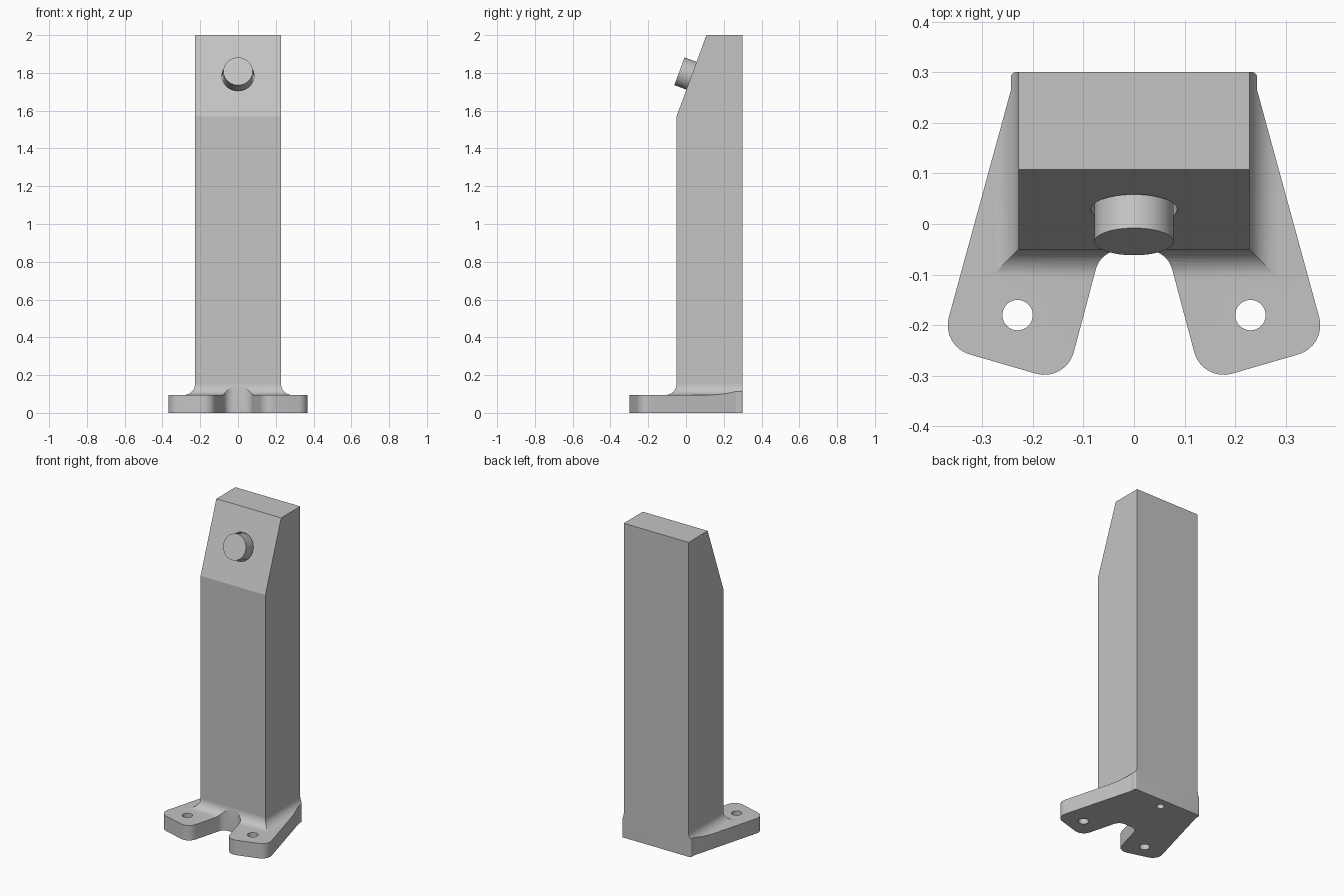
import bpy
import bmesh
import math
from mathutils import Vector

if "Cube" in bpy.data.objects:
    bpy.data.objects.remove(bpy.data.objects["Cube"], do_unlink=True)

grey = bpy.data.materials.new("light_grey")
grey.use_nodes = True
colour = (0.55, 0.55, 0.55, 1)
grey.diffuse_color = colour
grey.node_tree.nodes["Principled BSDF"].inputs["Base Color"].default_value = colour


def loft(name, rings):
    """Closed solid through a list of equal-length point rings."""
    bm = bmesh.new()
    loops = [[bm.verts.new(p) for p in ring] for ring in rings]
    n = len(loops[0])
    for a, b in zip(loops, loops[1:]):
        for i in range(n):
            j = (i + 1) % n
            bm.faces.new((a[i], a[j], b[j], b[i]))
    bm.faces.new(loops[0])
    bm.faces.new(loops[-1])
    bmesh.ops.recalc_face_normals(bm, faces=bm.faces)
    mesh = bpy.data.meshes.new(name)
    bm.to_mesh(mesh)
    bm.free()
    mesh.materials.append(grey)
    obj = bpy.data.objects.new(name, mesh)
    bpy.context.collection.objects.link(obj)
    return obj


def cylinder(name, centre, axis, radius, start, end):
    """Cylinder along an axis, from start to end measured from the centre."""
    axis = Vector(axis).normalized()
    bpy.ops.mesh.primitive_cylinder_add(
        vertices=48, radius=radius, depth=end - start,
        location=Vector(centre) + axis * (start + end) / 2,
        rotation=axis.to_track_quat('Z', 'Y').to_euler())
    obj = bpy.context.object
    obj.name = name
    obj.data.materials.append(grey)
    return obj


def activate(obj):
    bpy.ops.object.select_all(action='DESELECT')
    obj.select_set(True)
    bpy.context.view_layer.objects.active = obj


def boolean(obj, tool, operation):
    mod = obj.modifiers.new("cut", 'BOOLEAN')
    mod.object, mod.operation, mod.solver = tool, operation, 'EXACT'
    activate(obj)
    bpy.ops.object.modifier_apply(modifier=mod.name)
    bpy.data.objects.remove(tool, do_unlink=True)


def arc(cx, cy, r, a0, a1, steps=8):
    angles = [math.radians(a0 + (a1 - a0) * i / steps) for i in range(steps + 1)]
    return [(cx + r * math.cos(a), cy + r * math.sin(a)) for a in angles]


HALF, FRONT, BACK = 0.228, -0.05, 0.3
PLATE, FILLET = 0.095, 0.058
TOP = PLATE + FILLET

# Forked foot outline: rounded back corner, splayed leg, notch
half = arc(0.233, 0.29, 0.01, 90, 0)
half.append((0.243, 0.265))
half += arc(0.308, -0.2, 0.06, 15, -75)
half += arc(0.177, -0.238, 0.06, -75, -165)
half += arc(0.027, -0.102, 0.05, 15, 90)
outline = half + [(-x, y) for x, y in reversed(half)]
foot = loft("forked_foot", [[(x, y, z) for x, y in outline] for z in (0, TOP + 0.1)])


# Plate with a mitred concave fillet, used to trim the foot
def rect(grow, z):
    w, f = HALF + grow, FRONT - grow
    return [(-w, f, z), (w, f, z), (w, 0.6, z), (-w, 0.6, z)]


rings = [rect(0.5, -0.1), rect(0.5, PLATE)]
for i in range(11):
    a = math.pi / 2 * i / 10
    rings.append(rect(FILLET * (1 - math.sin(a)), TOP - FILLET * math.cos(a)))
boolean(foot, loft("fillet_tool", rings), 'INTERSECT')

# Bolt holes in the legs and a blind hole under the back
for x in (-0.23, 0.23):
    boolean(foot, cylinder("hole_tool", (x, -0.18, 0), (0, 0, 1), 0.03, -0.1, 0.3), 'DIFFERENCE')
boolean(foot, cylinder("hole_tool", (0, 0.236, 0), (0, 0, 1), 0.022, -0.1, 0.1), 'DIFFERENCE')

# Post with a sloped face
SLOPE_Z, SLOPE_Y, HEIGHT = 1.57, 0.108, 2.0
side = [(FRONT, TOP), (FRONT, SLOPE_Z), (SLOPE_Y, HEIGHT), (BACK, HEIGHT), (BACK, TOP)]
post = loft("post", [[(x, y, z) for y, z in side] for x in (-HALF, HALF)])

# Round recess and push button in the slope
normal = (0, SLOPE_Z - HEIGHT, SLOPE_Y - FRONT)
middle = (0, (FRONT + SLOPE_Y) / 2, (SLOPE_Z + HEIGHT) / 2)
boolean(post, cylinder("recess_tool", middle, normal, 0.085, -0.05, 0.05), 'DIFFERENCE')
button = cylinder("push_button", middle, normal, 0.078, -0.05, 0.068)

for obj in (foot, post, button):
    activate(obj)
    bpy.ops.object.shade_smooth_by_angle(angle=math.radians(14))
